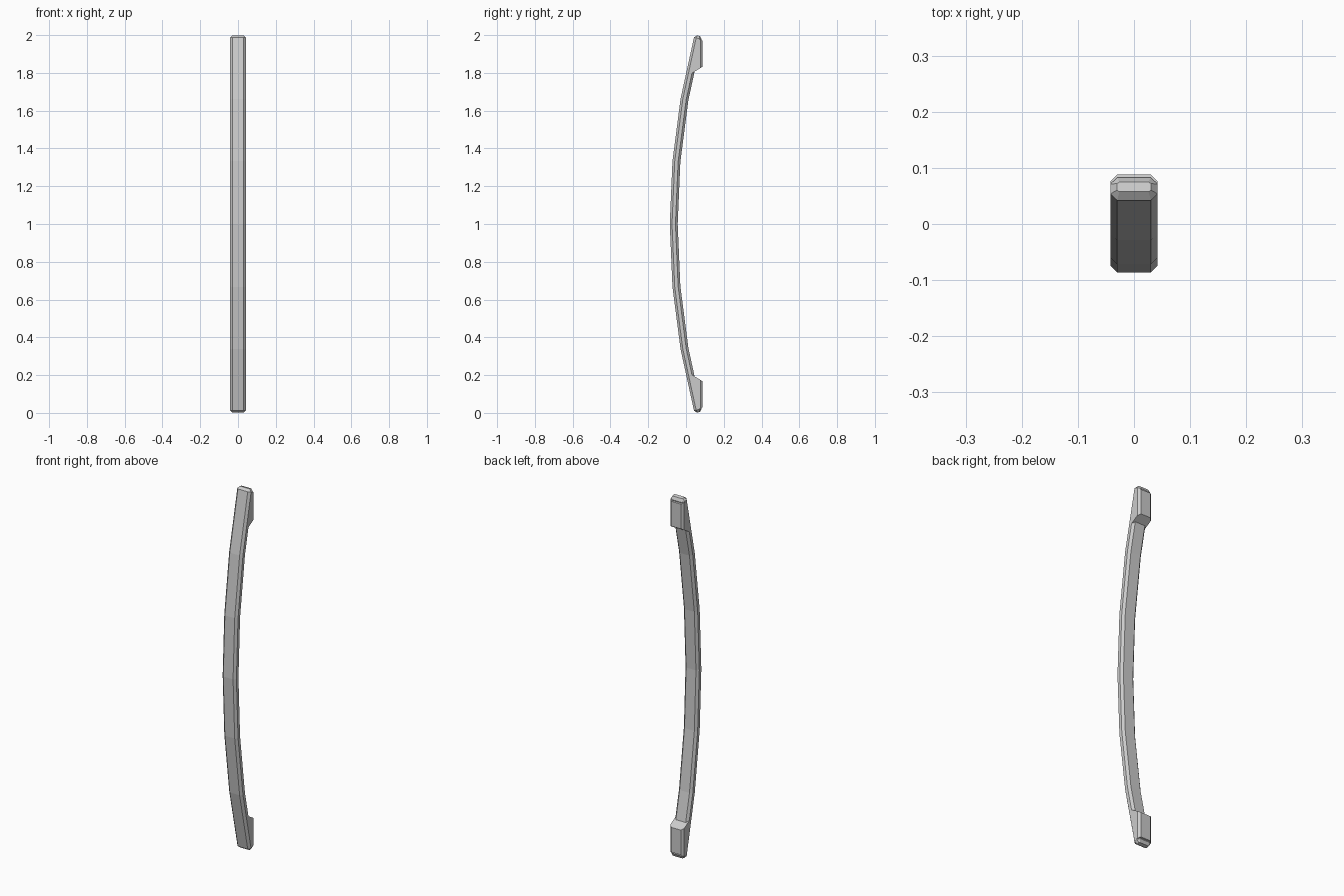
import bpy, math

if "Cube" in bpy.data.objects:
    bpy.data.objects.remove(bpy.data.objects["Cube"])

W, WC = 0.042, 0.03      # half width, half width inside the chamfer
T, TC = 0.021, 0.009     # half thickness, same inside the chamfer
R = 3.85                 # bend radius
Y0 = -0.065              # bar centre line at mid height


def make(name, rings):
    """Loft closed rings into a capped flat-shaded solid."""
    n = len(rings[0])
    verts = [p for r in rings for p in r]
    faces = [(i * n + j, i * n + (j + 1) % n, (i + 1) * n + (j + 1) % n, (i + 1) * n + j)
             for i in range(len(rings) - 1) for j in range(n)]
    faces += [tuple(reversed(range(n))), tuple(range(len(verts) - n, len(verts)))]
    me = bpy.data.meshes.new(name)
    me.from_pydata(verts, [], faces)
    ob = bpy.data.objects.new(name, me)
    bpy.context.collection.objects.link(ob)
    return ob


def octagon(w, wc, t, tc):
    return [(-wc, -t), (wc, -t), (w, -tc), (w, tc), (wc, t), (-wc, t), (-w, tc), (-w, -tc)]


def bar_ring(a, section, push=0.0):
    """Cross-section placed at angle a on the bend, pushed along the tangent."""
    s, c = math.sin(a), math.cos(a)
    y, z = Y0 + R * (1 - c) + push * s, 1 + R * s + push * c * (1 if a > 0 else -1)
    if a < 0:
        y = Y0 + R * (1 - c) - push * s
    return [(u, y + v * c, z - v * s) for u, v in section]


# curved grip bar with chamfered ends
full = octagon(W, WC, T, TC)
tip = octagon(WC, WC - 0.004, TC, TC - 0.003)
A = math.asin(0.983 / R)
rings = [bar_ring(-A, tip, 0.014)]
rings += [bar_ring(A * (i / 3 - 1), full) for i in range(7)]
rings += [bar_ring(A, tip, 0.014)]
make("grip_bar", rings)


# mounting feet, flat against the door plane at the back
def foot(name, up):
    def ring(points):
        return [(x, y, z if up else 2 - z) for x, y, z in points]
    low = [(-W, 0.06, 0.022), (W, 0.06, 0.022), (W, 0.076, 0.024),
           (WC, 0.088, 0.03), (-WC, 0.088, 0.03), (-W, 0.076, 0.024)]
    high = [(-W, 0.025, 0.205), (W, 0.025, 0.205), (W, 0.076, 0.175),
            (WC, 0.088, 0.167), (-WC, 0.088, 0.167), (-W, 0.076, 0.175)]
    rings = [ring(low), ring(high)]
    make(name, rings if up else rings[::-1])


foot("lower_foot", True)
foot("upper_foot", False)
